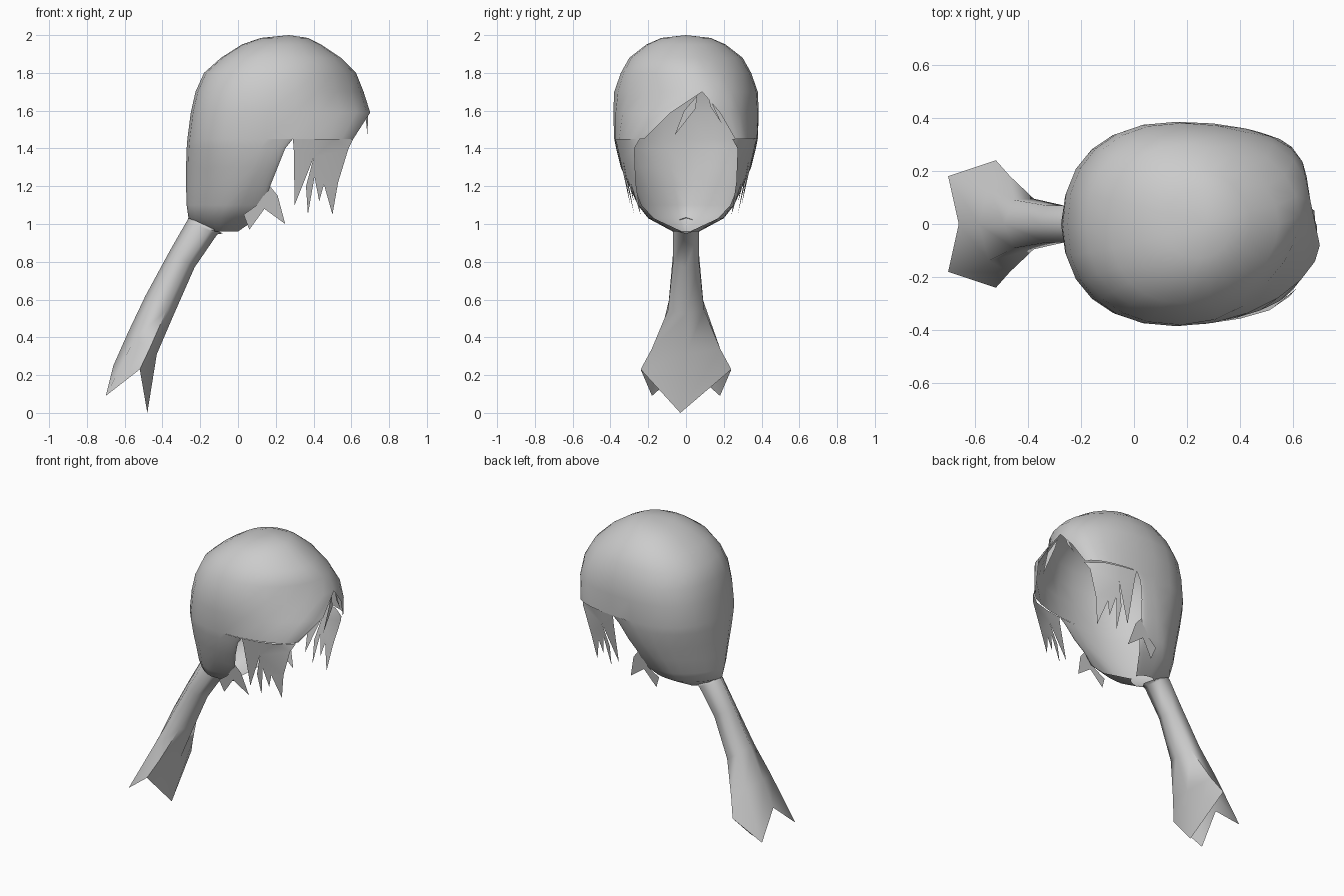
import bpy, bmesh, math

if "Cube" in bpy.data.objects:
    bpy.data.objects.remove(bpy.data.objects["Cube"])

hair = bpy.data.materials.new("hair grey")
hair.diffuse_color = (0.6, 0.6, 0.6, 1)
hair.use_nodes = True
hair.node_tree.nodes["Principled BSDF"].inputs["Base Color"].default_value = hair.diffuse_color


def finish(name, bm, angle=70):
    bmesh.ops.remove_doubles(bm, verts=bm.verts, dist=0.001)
    bmesh.ops.recalc_face_normals(bm, faces=bm.faces)
    mesh = bpy.data.meshes.new(name)
    bm.to_mesh(mesh)
    bm.free()
    mesh.materials.append(hair)
    ob = bpy.data.objects.new(name, mesh)
    bpy.context.collection.objects.link(ob)
    bpy.context.view_layer.objects.active = ob
    ob.select_set(True)
    bpy.ops.object.shade_smooth_by_angle(angle=math.radians(angle))
    ob.select_set(False)
    return ob


# Head shell: level z, back x, widest x, half width, rim x, rim half gap, rim y shift
LEVELS = [
    (1.985, 0.12, 0.25, 0.13, 0.37, 0, 0),
    (1.95, 0.02, 0.22, 0.21, 0.44, 0, 0),
    (1.88, -0.09, 0.20, 0.30, 0.545, 0, 0),
    (1.80, -0.18, 0.20, 0.345, 0.625, 0, 0.03),
    (1.70, -0.225, 0.18, 0.38, 0.665, 0, 0.085),
    (1.59, -0.25, 0.16, 0.385, 0.70, 0.13, 0.05),
    (1.45, -0.268, 0.15, 0.38, 0.61, 0.24, 0.02),
    (1.45, -0.268, 0.15, 0.38, 0.29, 0.372, 0),
    (1.40, -0.272, 0.12, 0.37, 0.25, 0.36, 0),
    (1.30, -0.275, 0.08, 0.345, 0.21, 0.325, 0),
    (1.20, -0.275, 0.03, 0.30, 0.17, 0.275, 0),
    (1.10, -0.272, -0.02, 0.255, 0.15, 0.235, 0),
    (1.03, -0.262, -0.06, 0.20, 0.10, 0.17, 0),
    (0.96, -0.15, -0.09, 0.07, 0.0, 0.02, 0),
]
STEPS = 6


def half_section(z, xb, xm, w, xr, yr):
    # the back gathers to a narrower point towards the ponytail
    p = 0.87 + max(0, 1.45 - z) * 1.2
    pts = []
    for i in range(STEPS + 1):
        a = math.pi / 2 * i / STEPS
        c = max(math.cos(a), 0)
        pts.append((xm + (xb - xm) * c ** p, w * math.sin(a) ** p))
    for i in range(1, STEPS + 1):
        a = math.pi / 2 * i / STEPS
        c = max(math.cos(a), 0)
        pts.append((xm + (xr - xm) * math.sin(a), yr + (w - yr) * c ** 1.1))
    return pts


bm = bmesh.new()
rows = []
for z, xb, xm, w, xr, yr, shift in LEVELS:
    half = half_section(z, xb, xm, w, xr, yr)
    row = []
    for side, pts in ((-1, half[:0:-1]), (1, half)):
        for x, y in pts:
            k = max(0, (x - xm) / (xr - xm)) ** 2
            # left curtain of hair sits a little further back
            back = 0.05 * k if side > 0 and z == 1.59 else 0
            row.append(bm.verts.new((x - back, side * y + shift * k, z)))
    rows.append(row)
for a, b in zip(rows, rows[1:]):
    if a[0].co.z == b[0].co.z:  # above the ears the upper rows end further forward
        continue
    for j in range(len(a) - 1):
        bm.faces.new((a[j], a[j + 1], b[j + 1], b[j]))
crown = bm.verts.new((0.27, 0, 2.0))
for a, b in zip(rows[0], rows[0][1:]):
    bm.faces.new((a, crown, b))
finish("head_hair", bm)


# Jagged side locks, shaped in x-z and bent to follow the head
def temple_y(x, z):
    s = min(1, max(0, (x - 0.15) / 0.46))
    y = 0.245 + 0.135 * math.sqrt(1 - s * s) ** 1.1
    return y - 0.22 * (1.45 - z)


def nape_y(x, z):
    return 0.275 - 0.18 * (1.2 - z)


TEMPLE = [(0.61, 1.45), (0.585, 1.40), (0.53, 1.22), (0.50, 1.05), (0.455, 1.21),
          (0.43, 1.12), (0.405, 1.25), (0.37, 1.05), (0.36, 1.20), (0.40, 1.35),
          (0.30, 1.10), (0.295, 1.40), (0.29, 1.45), (0.40, 1.45), (0.51, 1.45)]
NAPE = [(0.17, 1.20), (0.21, 1.15), (0.25, 1.00), (0.14, 1.08), (0.06, 0.97),
        (0.03, 1.05), (0.10, 1.10)]
for side, label in ((-1, "right"), (1, "left")):
    for name, outline, depth in (("temple_locks", TEMPLE, temple_y),
                                 ("nape_locks", NAPE, nape_y)):
        bm = bmesh.new()
        face = bm.faces.new([bm.verts.new((x, side * depth(x, z), z)) for x, z in outline])
        face.normal_update()
        bmesh.ops.triangulate(bm, faces=[face])
        finish(f"{label}_{name}", bm)

# Thin fringe strands above the face
for name, pts in (
    ("right_fringe", [(0.665, 0.06, 1.68), (0.69, -0.01, 1.60), (0.685, -0.06, 1.47),
                      (0.68, 0.05, 1.61)]),
    ("left_fringe", [(0.655, 0.11, 1.70), (0.65, 0.13, 1.62), (0.64, 0.19, 1.53)]),
):
    bm = bmesh.new()
    bm.faces.new([bm.verts.new(p) for p in pts])
    finish(name, bm)

# Ponytail: top x, top z, bottom x, bottom z, upper half width, lower half width
RINGS = [
    (-0.262, 1.035, -0.08, 0.95, 0.07, 0.075),
    (-0.268, 1.02, -0.11, 0.945, 0.08, 0.08),
    (-0.36, 0.86, -0.23, 0.77, 0.08, 0.08),
    (-0.49, 0.62, -0.34, 0.52, 0.105, 0.11),
    (-0.585, 0.42, -0.43, 0.31, 0.16, 0.21),
]
bm = bmesh.new()
rings = []
for xt, zt, xb, zb, wt, wb in RINGS:
    ring = []
    for i in range(6):
        a = math.pi / 3 * i
        t = (1 - math.cos(a)) / 2
        w = wt if t < 0.5 else wb
        ring.append(bm.verts.new((xt + (xb - xt) * t, w * math.sin(a), zt + (zb - zt) * t)))
    rings.append(ring)
# Pointed open end
tips = [(-0.66, 0, 0.25), (-0.70, 0.18, 0.09), (-0.52, 0.24, 0.23),
        (-0.48, -0.03, 0.0), (-0.52, -0.24, 0.23), (-0.70, -0.18, 0.09)]
rings.append([bm.verts.new(p) for p in tips])
for a, b in zip(rings, rings[1:]):
    for i in range(6):
        j = (i + 1) % 6
        bm.faces.new((a[i], a[j], b[j], b[i]))
finish("ponytail", bm, 80)
